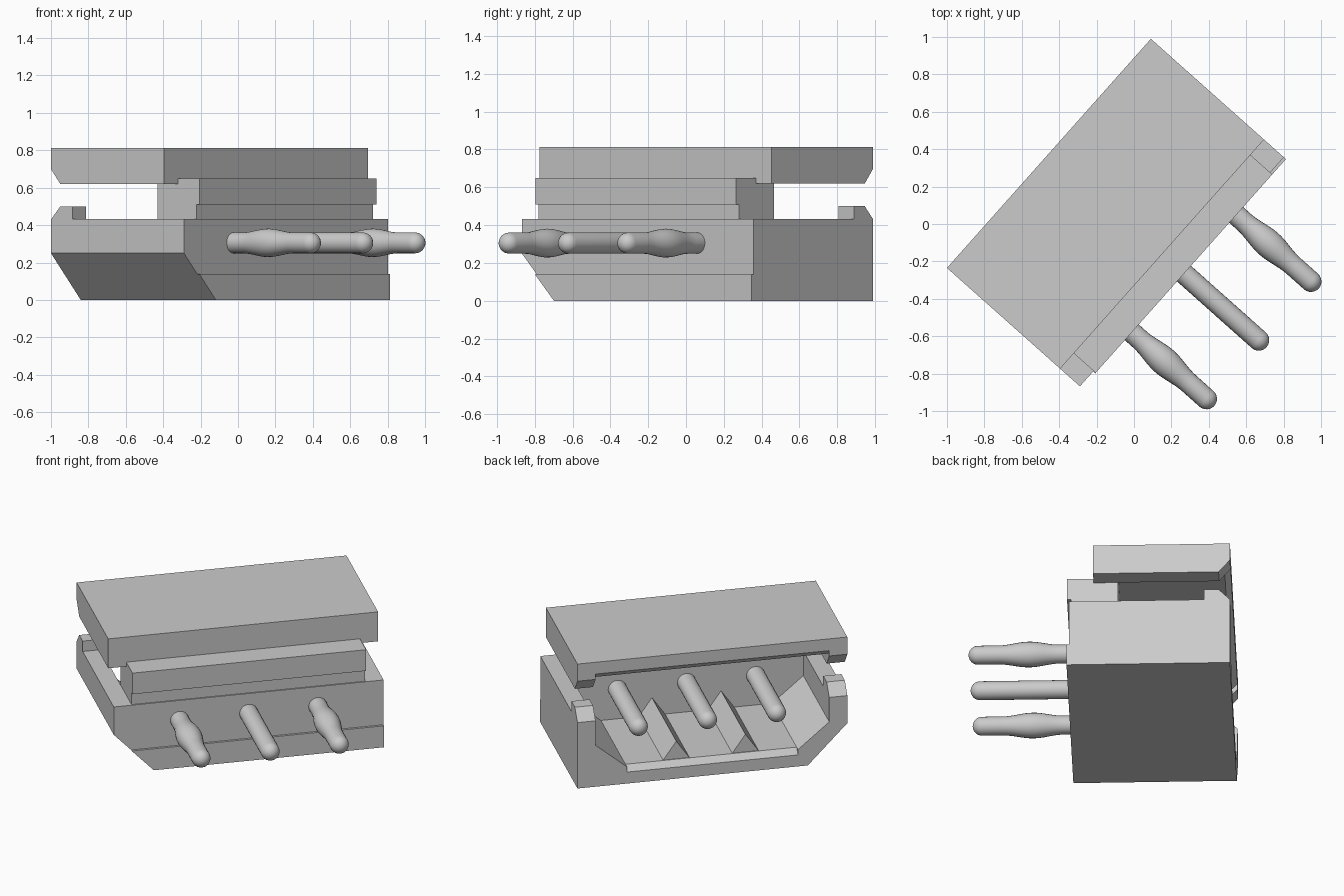
import bpy, bmesh, math
from mathutils import Matrix

if "Cube" in bpy.data.objects:
    bpy.data.objects.remove(bpy.data.objects["Cube"])

# Local frame: x = length, depth d runs along -y (mouth at d=0, rear pins beyond), z up
PLACE = Matrix.Translation((-0.455, 0.3775, 0)) @ Matrix.Rotation(math.radians(48.33), 4, 'Z')
HALF, INNER = 0.82, 0.71          # half length, half length of the cavity
PITCH, PIN_Z, PIN_R = 0.42, 0.305, 0.056


def make_object(name, bm):
    bmesh.ops.recalc_face_normals(bm, faces=bm.faces)
    mesh = bpy.data.meshes.new(name)
    bm.to_mesh(mesh)
    bm.free()
    obj = bpy.data.objects.new(name, mesh)
    bpy.context.collection.objects.link(obj)
    return obj


def prism(name, profile, lo, hi, along):
    """along='x': profile is (d, z) swept in x; along='d': profile is (x, z) swept in d."""
    bm = bmesh.new()

    def ring(t):
        return [bm.verts.new((t, -p, z) if along == 'x' else (p, -t, z)) for p, z in profile]

    a, b = ring(lo), ring(hi)
    bm.faces.new(a)
    bm.faces.new(b)
    n = len(a)
    for i in range(n):
        j = (i + 1) % n
        bm.faces.new((a[i], a[j], b[j], b[i]))
    return make_object(name, bm)


def combine(target, other, operation):
    bpy.context.view_layer.objects.active = target
    mod = target.modifiers.new(operation, 'BOOLEAN')
    mod.operation, mod.solver, mod.object = operation, 'EXACT', other
    bpy.ops.object.modifier_apply(modifier=mod.name)
    bpy.data.objects.remove(other)


# Base block with rear foot lip and raised, bevelled front tabs
housing = prism("housing", [(0, 0), (0.967, 0), (0.967, 0.14), (0.952, 0.14), (0.952, 0.432),
                            (0.154, 0.432), (0.154, 0.5), (0.067, 0.5), (0, 0.43)],
                -HALF, HALF, 'x')

# Sloped corner on one end only
combine(housing, prism("end_slope_cutter", [(-0.58, 0), (-0.82, 0.25), (-1.06, 0.5), (-1.06, -0.1),
                                            (-0.484, -0.1)], -0.2, 1.2, 'd'), 'DIFFERENCE')

# Rear web with ledge, then the lid
combine(housing, prism("rear_web", [(0.5, 0.3), (0.944, 0.3), (0.944, 0.51), (0.967, 0.51),
                                    (0.967, 0.648), (0.5, 0.648)], -INNER, INNER, 'x'), 'UNION')
combine(housing, prism("lid", [(0, 0.7), (0.067, 0.62), (0.81, 0.62), (0.81, 0.812), (0, 0.812)],
                       -HALF, HALF, 'x'), 'UNION')

# Cavity with sloped lower corners
combine(housing, prism("cavity_cutter", [(-0.52, 0.11), (0.52, 0.11), (INNER, 0.27), (INNER, 0.70),
                                         (-INNER, 0.70), (-INNER, 0.27)], -0.2, 0.665, 'd'),
        'DIFFERENCE')

# Bevelled lead-in on the floor and on the lid underside
lead_in = [(-0.05, 0.025), (0.045, 0.12), (-0.05, 0.12)]
combine(housing, prism("floor_bevel_cutter", lead_in, -0.52, 0.52, 'x'), 'DIFFERENCE')
combine(housing, prism("lid_bevel_cutter", [(d, 0.81 - z) for d, z in lead_in],
                       -INNER, INNER, 'x'), 'DIFFERENCE')

# Triangular ribs between the pins
for x in (-PITCH / 2, PITCH / 2):
    combine(housing, prism("rib", [(x - 0.087, 0.1), (x + 0.087, 0.1), (x, 0.225)],
                           0.04, 0.7, 'd'), 'UNION')
housing.matrix_world = PLACE


# Round pins with domed ends; the outer two swell behind the housing
def pin(name, x, swollen):
    start, end, steps, segs = 0.125, 1.502, 6, 24
    dome = [i / steps * math.pi / 2 for i in range(1, steps + 1)]
    prof = [(start - PIN_R * math.cos(a), PIN_R * math.sin(a)) for a in dome]
    if swollen:
        for i in range(17):
            u = i / 8 - 1
            prof.append((1.2 + 0.18 * u, PIN_R + 0.02 * math.cos(u * math.pi / 2) ** 2))
    prof += [(end + PIN_R * math.cos(a), PIN_R * math.sin(a)) for a in reversed(dome)]
    bm = bmesh.new()
    rings = []
    for d, r in prof:
        rings.append([bm.verts.new((x + r * math.cos(k * math.tau / segs), -d,
                                    PIN_Z + r * math.sin(k * math.tau / segs)))
                      for k in range(segs)])
    for a, b in zip(rings, rings[1:]):
        for k in range(segs):
            j = (k + 1) % segs
            bm.faces.new((a[k], a[j], b[j], b[k]))
    for ring, tip in ((rings[0], start - PIN_R), (rings[-1], end + PIN_R)):
        v = bm.verts.new((x, -tip, PIN_Z))
        for k in range(segs):
            bm.faces.new((ring[k], ring[(k + 1) % segs], v))
    obj = make_object(name, bm)
    obj.matrix_world = PLACE
    bpy.ops.object.select_all(action='DESELECT')
    obj.select_set(True)
    bpy.context.view_layer.objects.active = obj
    bpy.ops.object.shade_smooth_by_angle(angle=math.radians(35))


pin("pin_left", -PITCH, True)
pin("pin_middle", 0, False)
pin("pin_right", PITCH, True)
